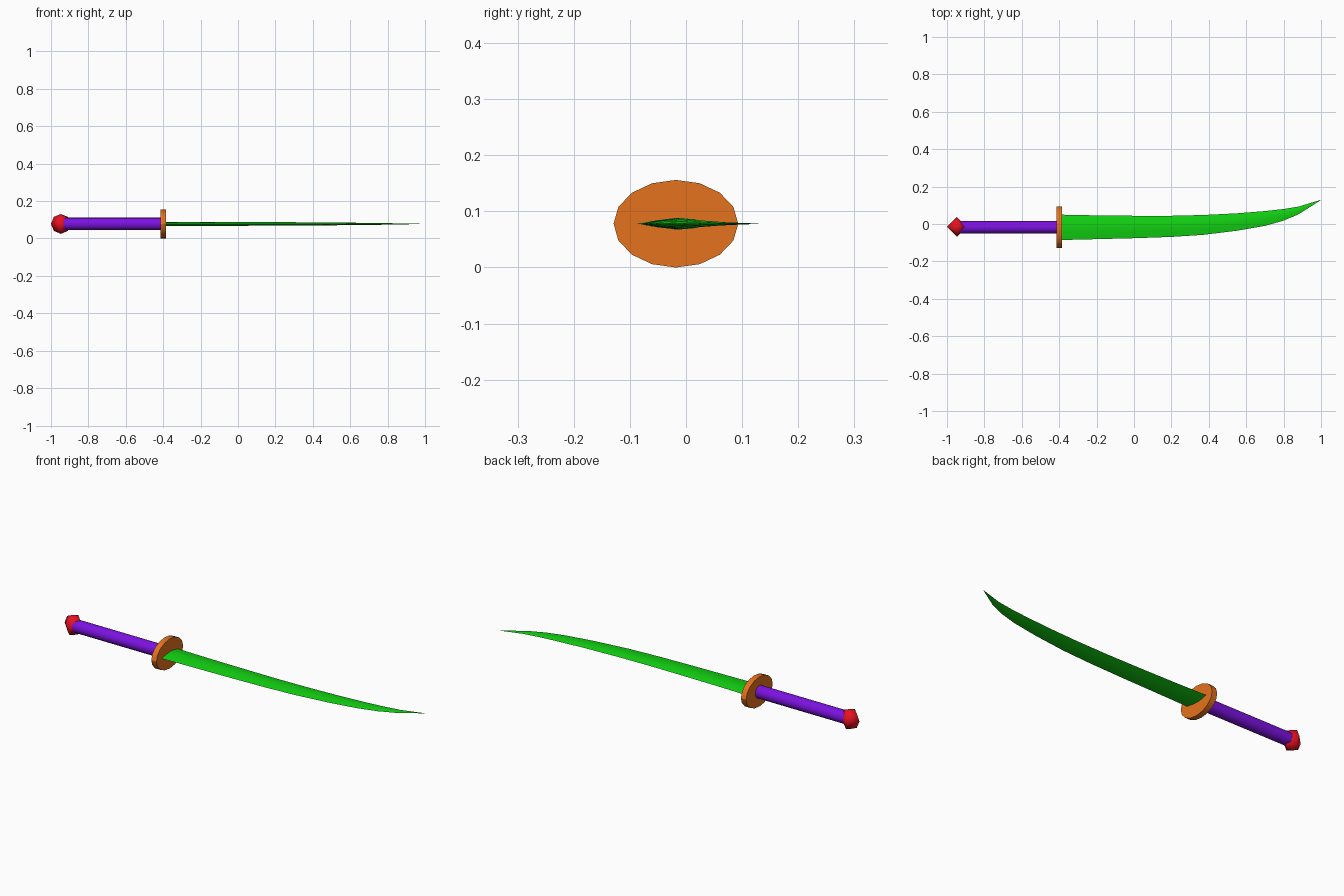
import bpy, bmesh, math
from mathutils import Matrix

if "Cube" in bpy.data.objects:
    bpy.data.objects.remove(bpy.data.objects["Cube"])

CY, CZ = -0.018, 0.078   # axis of the hilt


def finish(name, bm, color, angle=30):
    bmesh.ops.recalc_face_normals(bm, faces=bm.faces)
    me = bpy.data.meshes.new(name)
    bm.to_mesh(me)
    bm.free()
    ob = bpy.data.objects.new(name, me)
    bpy.context.collection.objects.link(ob)
    mat = bpy.data.materials.new(name + "_color")
    mat.diffuse_color = (*color, 1)
    mat.use_nodes = True
    mat.node_tree.nodes["Principled BSDF"].inputs["Base Color"].default_value = mat.diffuse_color
    me.materials.append(mat)
    bpy.ops.object.select_all(action='DESELECT')
    bpy.context.view_layer.objects.active = ob
    ob.select_set(True)
    bpy.ops.object.shade_smooth_by_angle(angle=math.radians(angle))
    return ob


def loft(name, rings, color):
    """Skin a list of equal-length point rings and cap both ends."""
    bm = bmesh.new()
    vs = [[bm.verts.new(p) for p in ring] for ring in rings]
    n = len(vs[0])
    for a, b in zip(vs, vs[1:]):
        for i in range(n):
            j = (i + 1) % n
            bm.faces.new((a[i], a[j], b[j], b[i]))
    bm.faces.new(vs[0])
    bm.faces.new(vs[-1])
    return finish(name, bm, color)


def ellipse(x, ry, rz, n=16):
    return [(x, CY + ry * math.cos(2 * math.pi * i / n),
             CZ + rz * math.sin(2 * math.pi * i / n)) for i in range(n)]


# oval guard and round grip
loft("guard", [ellipse(x, 0.111, 0.078) for x in (-0.415, -0.385)], (0.78, 0.17, 0.013))
loft("grip", [ellipse(x, 0.033, 0.033) for x in (-0.95, -0.40)], (0.2, 0.006, 0.75))

# four-sided pommel, shaded smooth
bm = bmesh.new()
bmesh.ops.create_uvsphere(bm, u_segments=4, v_segments=4, radius=0.053,
                          matrix=Matrix.Translation((-0.947, CY + 0.003, CZ)))
finish("pommel", bm, (0.8, 0.006, 0.015), 120)

# curved blade: x, cutting edge y, back y, half thickness
stations = [
    (-0.40, -0.086, 0.050, 0.0105),
    (-0.20, -0.081, 0.046, 0.0105),
    (0.00, -0.076, 0.044, 0.0100),
    (0.20, -0.069, 0.044, 0.0095),
    (0.37, -0.058, 0.048, 0.0085),
    (0.55, -0.036, 0.057, 0.0070),
    (0.70, -0.010, 0.069, 0.0055),
    (0.80, 0.018, 0.080, 0.0040),
    (0.88, 0.052, 0.093, 0.0025),
    (0.998, 0.127, 0.129, 0.0003),
]
section = [(-1, 0), (-0.5, 0.6), (0.05, 1), (0.5, 0.75),
           (1, 0), (0.5, -0.75), (0.05, -1), (-0.5, -0.6)]
loft("blade", [[(x, (lo + hi) / 2 + u * (hi - lo) / 2, CZ + w * t) for u, w in section]
               for x, lo, hi, t in stations], (0.006, 0.65, 0.006))
